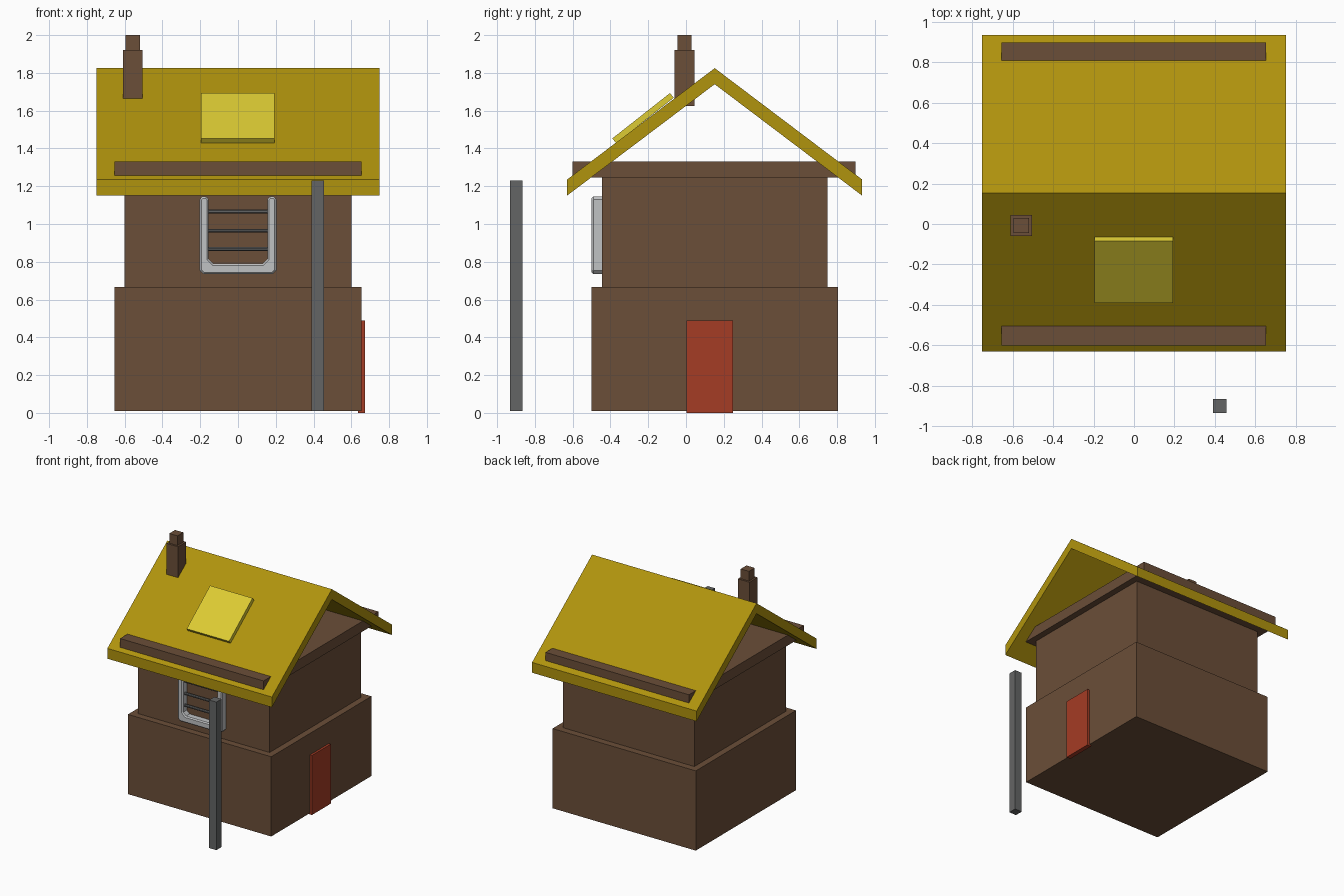
import bpy, bmesh, math
from mathutils import Vector

if "Cube" in bpy.data.objects:
    bpy.data.objects.remove(bpy.data.objects["Cube"])


def material(name, rgb):
    m = bpy.data.materials.new(name)
    m.diffuse_color = (*rgb, 1)
    m.use_nodes = True
    m.node_tree.nodes["Principled BSDF"].inputs["Base Color"].default_value = m.diffuse_color
    return m


BROWN = material("brown timber", (0.147, 0.077, 0.040))
ROOF = material("mustard roof", (0.434, 0.292, 0.004))
YELLOW = material("bright yellow", (0.72, 0.60, 0.033))
RED = material("red door", (0.376, 0.045, 0.018))
GREY = material("dark grey metal", (0.127, 0.130, 0.130))
PALE = material("pale grey frame", (0.53, 0.54, 0.55))


def finish(bm, name, mat):
    bmesh.ops.recalc_face_normals(bm, faces=bm.faces)
    me = bpy.data.meshes.new(name)
    bm.to_mesh(me)
    bm.free()
    me.materials.append(mat)
    ob = bpy.data.objects.new(name, me)
    bpy.context.collection.objects.link(ob)
    return ob


def box(name, mat, x, y, z):
    bm = bmesh.new()
    bmesh.ops.create_cube(bm, size=1)
    for v in bm.verts:
        v.co = [(r[0] + r[1]) / 2 + c * (r[1] - r[0]) for r, c in zip((x, y, z), v.co)]
    return finish(bm, name, mat)


def prism(name, mat, points, offset):
    """Extrude a closed outline of 3D points along the offset."""
    bm = bmesh.new()
    face = bm.faces.new([bm.verts.new(p) for p in points])
    out = bmesh.ops.extrude_face_region(bm, geom=[face])["geom"]
    new = [g for g in out if isinstance(g, bmesh.types.BMVert)]
    bmesh.ops.translate(bm, verts=new, vec=Vector(offset))
    return finish(bm, name, mat)


# House body
box("lower_storey", BROWN, (-0.653, 0.653), (-0.5, 0.805), (0.01, 0.667))
box("upper_storey", BROWN, (-0.6, 0.6), (-0.445, 0.748), (0.66, 1.25))
box("eaves_slab", BROWN, (-0.655, 0.653), (-0.6, 0.897), (1.245, 1.33))

# Gabled roof
profile = [(-0.63, 1.15), (0.152, 1.74), (0.933, 1.15),
           (0.933, 1.235), (0.152, 1.825), (-0.63, 1.235)]
prism("roof", ROOF, [(-0.75, y, z) for y, z in profile], (1.5, 0, 0))

# Skylight panel lying on the front slope
panel = [(-0.39, 1.453), (-0.085, 1.693), (-0.065, 1.668), (-0.37, 1.428)]
prism("skylight", YELLOW, [(-0.195, y, z) for y, z in panel], (0.387, 0, 0))

# Chimney
box("chimney", BROWN, (-0.61, -0.505), (-0.06, 0.045), (1.625, 1.92))
box("chimney_top", BROWN, (-0.595, -0.52), (-0.045, 0.03), (1.92, 2.0))

# Side door and the free-standing post
box("door", RED, (0.635, 0.672), (0.003, 0.25), (0.0, 0.49))
box("post", GREY, (0.39, 0.456), (-0.933, -0.865), (0.01, 1.23))

# U-shaped window frame with chamfered corners
half = [(0.13, 0.79), (0.155, 0.815), (0.155, 1.13), (0.167, 1.145),
        (0.19, 1.145), (0.203, 1.13), (0.203, 0.755), (0.183, 0.735)]
outline = half + [(-x, z) for x, z in reversed(half)]
frame = prism("window_frame", PALE, [(x, -0.5, z) for x, z in outline], (0, 0.065, 0))
bev = frame.modifiers.new("edge chamfer", "BEVEL")
bev.width = 0.009
bev.segments = 1
bev.limit_method = "ANGLE"
bev.angle_limit = math.radians(60)

# Cross bars inside the frame
for i, z in enumerate((0.867, 0.964, 1.066)):
    ring = [(-0.16, -0.473 + 0.011 * math.cos(math.pi * (k + 0.5) / 4),
             z + 0.011 * math.sin(math.pi * (k + 0.5) / 4)) for k in range(8)]
    prism(f"window_bar_{i + 1}", GREY, ring, (0.32, 0, 0))
